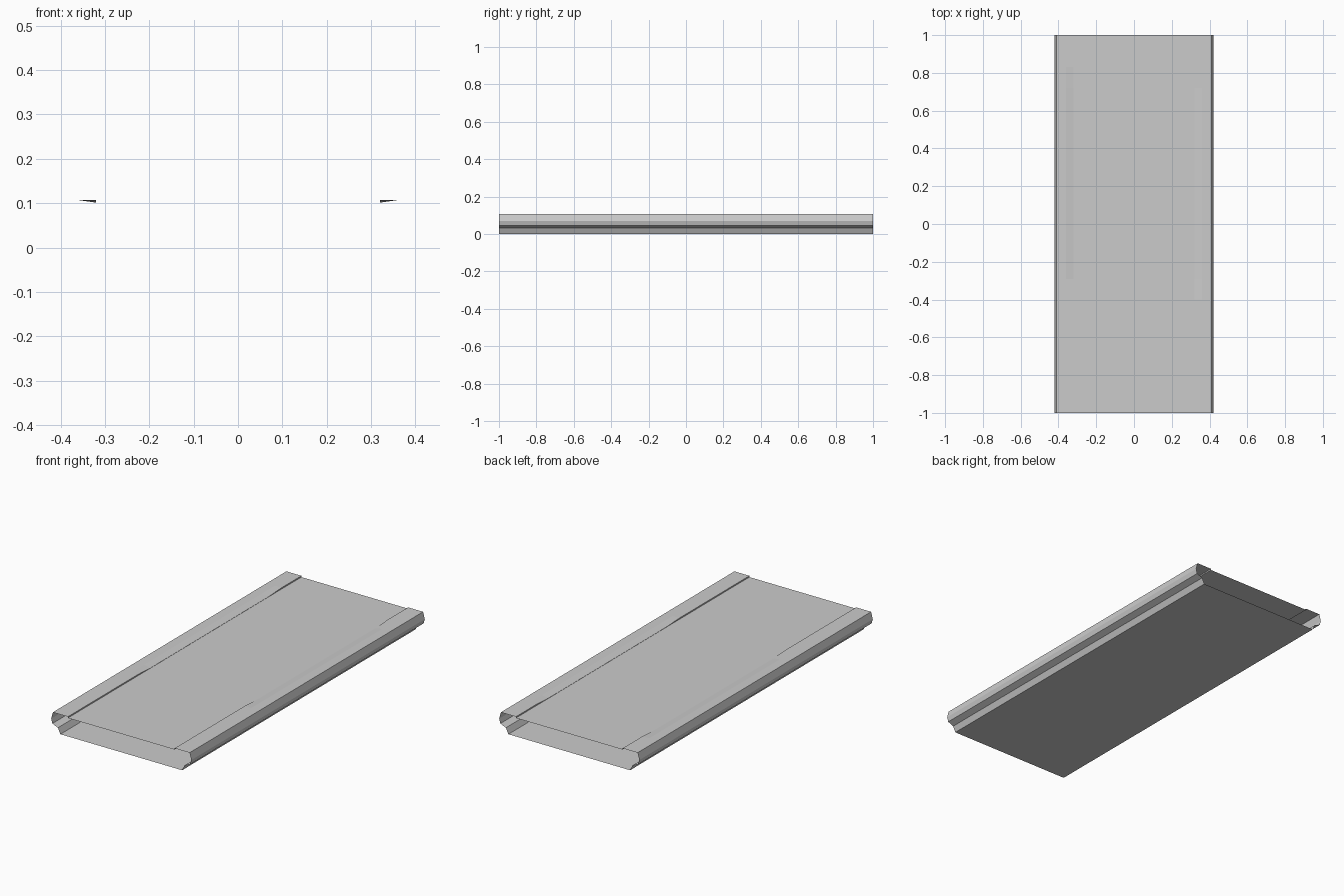
import bpy

if "Cube" in bpy.data.objects:
    bpy.data.objects.remove(bpy.data.objects["Cube"])

# Stations along the length, with the height of the rail's inner lip at each
LIP_HIGH, LIP_LOW = 0.107, 0.1012
PANEL_Z = 0.1
STATIONS = [(-1.0, LIP_HIGH), (-0.4, LIP_HIGH), (-0.29, LIP_LOW),
            (0.72, LIP_LOW), (0.83, LIP_HIGH), (1.0, LIP_HIGH)]


def sheet(name, profile_at, flip=False):
    """Open flat-shaded sheet lofted along y through the stations."""
    verts, faces = [], []
    for y, lip in STATIONS:
        row = profile_at(lip)
        n = len(row)
        verts += [(x, y, z) for x, z in row]
    for s in range(len(STATIONS) - 1):
        for i in range(n - 1):
            a = s * n + i
            f = (a, a + 1, a + n + 1, a + n)
            faces.append(f[::-1] if flip else f)
    mesh = bpy.data.meshes.new(name)
    mesh.from_pydata(verts, [], faces)
    mesh.update()
    obj = bpy.data.objects.new(name, mesh)
    bpy.context.collection.objects.link(obj)
    return obj


def rail_profile(side):
    # Step up from the panel, rail top, bevelled side, undercut, lower wall
    def at(lip):
        return [(side * x, z) for x, z in (
            (0.32, PANEL_Z), (0.32, lip), (0.36, 0.107), (0.41, 0.107),
            (0.42, 0.07), (0.413, 0.045), (0.38, 0.031), (0.365, 0.0))]
    return at


# Raised side rails with a shallow dip along the inner lip
sheet("right_rail", rail_profile(1))
sheet("left_rail", rail_profile(-1), flip=True)

# Flat top panel and floor, open at both ends
sheet("top_panel", lambda lip: [(-0.32, PANEL_Z), (0.32, PANEL_Z)])
sheet("floor", lambda lip: [(-0.365, 0.0), (0.365, 0.0)], flip=True)
